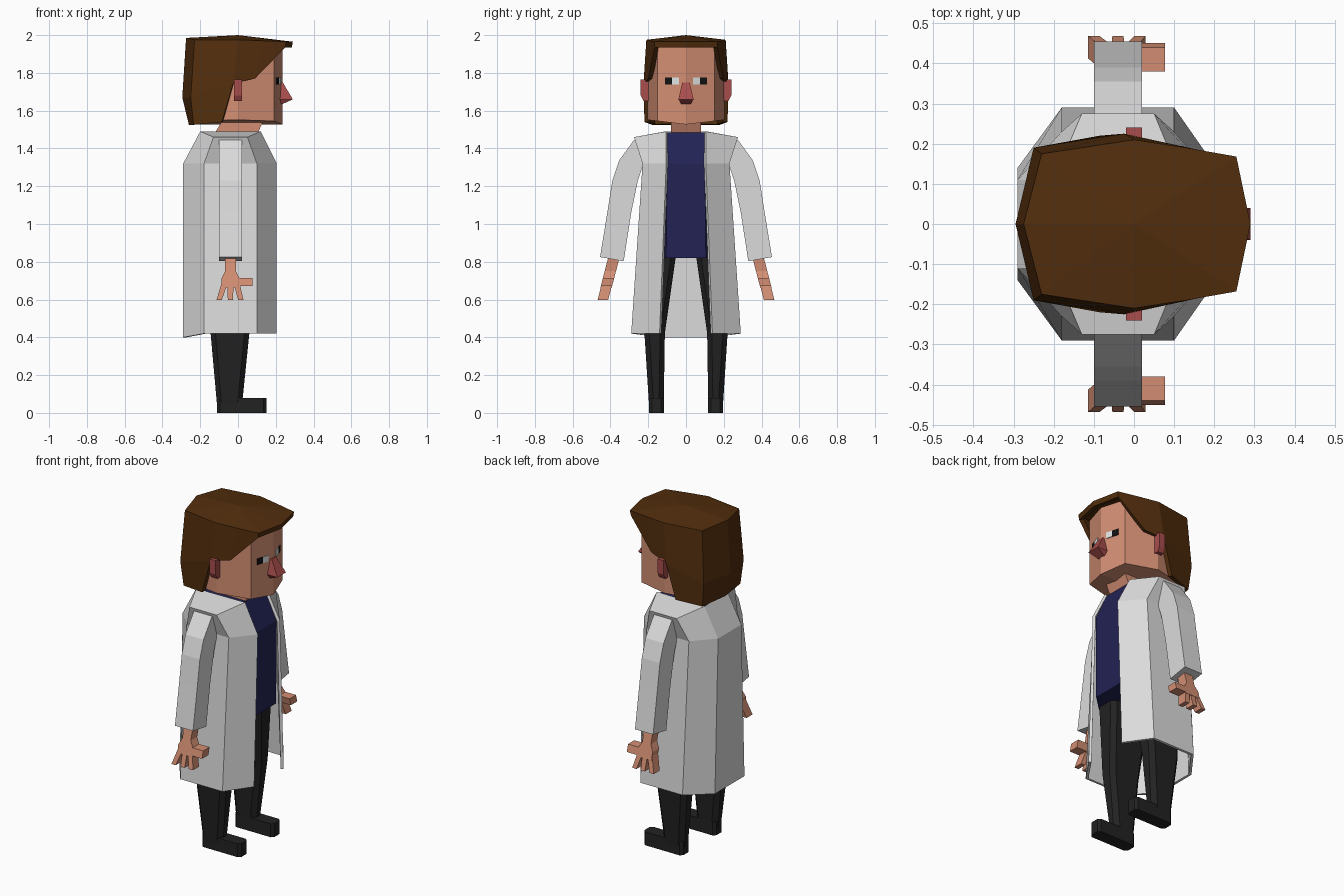
import bpy, bmesh

cube = bpy.data.objects.get("Cube")
if cube:
    bpy.data.objects.remove(cube, do_unlink=True)


def material(name, r, g, b):
    m = bpy.data.materials.new(name)
    m.use_nodes = True
    m.diffuse_color = (r, g, b, 1)
    bsdf = next(n for n in m.node_tree.nodes if n.type == "BSDF_PRINCIPLED")
    bsdf.inputs["Base Color"].default_value = (r, g, b, 1)
    bsdf.inputs["Roughness"].default_value = 0.9
    return m


SKIN = material("skin", 0.65, 0.27, 0.17)
BLUSH = material("reddish skin", 0.39, 0.075, 0.07)
HAIR = material("brown hair", 0.085, 0.027, 0.004)
COAT = material("coat white", 0.71, 0.71, 0.71)
NAVY = material("navy shirt", 0.016, 0.016, 0.09)
BLACK = material("trouser black", 0.016, 0.016, 0.016)
EYE = material("eye white", 0.75, 0.77, 0.77)
PUPIL = material("pupil black", 0.006, 0.006, 0.006)


def make(name, verts, faces, mat, mirror=True, shell=0, fix=False):
    me = bpy.data.meshes.new(name)
    me.from_pydata(verts, [], faces)
    if fix:
        bm = bmesh.new()
        bm.from_mesh(me)
        bmesh.ops.recalc_face_normals(bm, faces=bm.faces)
        bm.to_mesh(me)
        bm.free()
    me.materials.append(mat)
    ob = bpy.data.objects.new(name, me)
    bpy.context.collection.objects.link(ob)
    if mirror:
        mod = ob.modifiers.new("mirror", "MIRROR")
        mod.use_axis = (False, True, False)
    if shell:
        mod = ob.modifiers.new("shell", "SOLIDIFY")
        mod.thickness = shell
        mod.offset = -1
    return ob


def strips(rows, closed):
    """Join rows of points, bottom to top, with quads."""
    n = len(rows[0])
    faces = []
    for r in range(len(rows) - 1):
        for i in range(n if closed else n - 1):
            j = (i + 1) % n
            faces.append((r * n + i, r * n + j, (r + 1) * n + j, (r + 1) * n + i))
    return [p for row in rows for p in row], faces


def caps(rows):
    n, last = len(rows[0]), len(rows) - 1
    return [tuple(reversed(range(n))), tuple(range(last * n, last * n + n))]


def tube(name, rows, mat, mirror=True):
    verts, faces = strips(rows, True)
    return make(name, verts, faces + caps(rows), mat, mirror, fix=True)


def half_body(name, rows, mat):
    verts, faces = strips(rows, False)
    return make(name, verts, faces + caps(rows), mat)


def rect(x0, x1, y0, y1, z):
    return [(x0, y0, z), (x1, y0, z), (x1, y1, z), (x0, y1, z)]


def octagon(x0, x1, y0, y1, z, c=0.025):
    return [(x0 + c, y0, z), (x1 - c, y0, z), (x1, y0 + c, z), (x1, y1 - c, z),
            (x1 - c, y1, z), (x0 + c, y1, z), (x0, y1 - c, z), (x0, y0 + c, z)]


def at(z, points):
    return [(x, y, z) for x, y in points]


# legs and shoes
tube("trouser_legs", [octagon(-0.11, 0.02, 0.118, 0.195, 0.03),
                      octagon(-0.145, 0.06, 0.112, 0.22, 0.42),
                      octagon(-0.17, 0.10, 0.052, 0.20, 0.84)], BLACK)
tube("shoes", [octagon(-0.11, 0.15, 0.117, 0.196, z, 0.015) for z in (0, 0.08)], BLACK)

# shirt
half_body("shirt", [
    at(0.82, [(0.18, 0), (0.18, 0.105), (0.08, 0.2), (-0.16, 0.2), (-0.26, 0.1), (-0.26, 0)]),
    at(1.32, [(0.185, 0), (0.185, 0.1), (0.08, 0.2), (-0.16, 0.2), (-0.26, 0.09), (-0.26, 0)]),
    at(1.485, [(0.105, 0), (0.105, 0.105), (0.03, 0.108), (-0.11, 0.108), (-0.185, 0.1), (-0.185, 0)]),
], NAVY)

# open coat: hem, chest and shoulder rows run from the opening round to the back
coat_rows = [
    [(0.205, 0.14, 0.42), (0.10, 0.29, 0.42), (-0.18, 0.29, 0.42), (-0.29, 0.14, 0.40), (-0.29, 0, 0.40)],
    at(1.32, [(0.205, 0.105), (0.10, 0.23), (-0.18, 0.23), (-0.29, 0.11), (-0.29, 0)]),
    [(0.12, 0.105, 1.49), (0.05, 0.275, 1.46), (-0.13, 0.275, 1.46), (-0.20, 0.11, 1.49), (-0.20, 0, 1.49)],
]
verts, faces = strips(coat_rows, False)
make("coat", verts, faces + [(10, 11, 12, 13)], COAT, shell=0.016)

# sleeves: outer and inner edge of each ring
sleeve = [((0.275, 1.445), (0.22, 1.40)), ((0.355, 1.335), (0.225, 1.32)),
          ((0.39, 1.23), (0.255, 1.23)), ((0.415, 1.07), (0.29, 1.06)),
          ((0.455, 0.825), (0.33, 0.803))]
tube("sleeves", [[(-0.10, *o), (0.02, *o), (0.02, *i), (-0.10, *i)] for o, i in sleeve], COAT)


# hands, leaning outwards towards the fingertips
def hand_ring(x0, x1, z, half=0.03):
    y = 0.385 + (0.81 - z) * 0.26
    return rect(x0, x1, y - half, y + half, z)


tube("wrists_and_palms", [hand_ring(-0.07, -0.01, 0.84), hand_ring(-0.068, -0.012, 0.75),
                          hand_ring(-0.088, 0.01, 0.71), hand_ring(-0.085, 0.01, 0.665)], SKIN)
for label, top, tip in (("rear", -0.07, -0.1), ("middle", -0.04, -0.04), ("front", -0.008, 0.015)):
    tube(label + "_fingers", [hand_ring(top - 0.016, top + 0.016, 0.69, 0.028),
                              hand_ring(tip - 0.014, tip + 0.014, 0.597, 0.028)], SKIN)
tube("thumbs", [hand_ring(-0.01, 0.077, z) for z in (0.672, 0.715)], SKIN)

# neck and head
tube("neck", [rect(-0.13, 0.10, -0.08, 0.08, 1.47), rect(-0.075, 0.14, -0.08, 0.08, 1.56)], SKIN, False)
head = [(0.235, 0), (0.19, 0.15), (0, 0.205), (-0.2, 0.165), (-0.24, 0)]
jaw = [(x, y, 1.527 + 0.12 * y) for x, y in head]
half_body("head", [jaw, at(1.75, head), at(1.945, head)], SKIN)

# nose and ears
tube("nose", [rect(0.2, 0.235, -0.025, 0.025, 1.635), rect(0.2, 0.29, -0.04, 0.04, 1.66),
              rect(0.2, 0.238, -0.02, 0.02, 1.748)], BLUSH, False)
tube("ears", [rect(-0.02, 0.02, 0.18, 0.225, 1.65), rect(-0.02, 0.02, 0.18, 0.24, 1.68),
              rect(-0.02, 0.02, 0.18, 0.24, 1.765)], BLUSH)


# eyes: thin plates along the slanted face
def face_plate(name, y0, y1, mat):
    pts = [(0.235 - 0.3 * y + d, y) for y, d in ((y0, -0.004), (y0, 0.004), (y1, 0.004), (y1, -0.004))]
    tube(name, [at(z, pts) for z in (1.738, 1.775)], mat)


face_plate("eye_whites", 0.036, 0.074, EYE)
face_plate("pupils", 0.074, 0.11, PUPIL)

# hair: crown fan, swept fringe and a long back
fringe = [(0.285, 0, 1.935), (0.25, 0.165, 1.935), (0.09, 0.2, 1.77),
          (-0.025, 0.225, 1.745), (-0.25, 0.19, 1.67), (-0.295, 0, 1.67)]
crown = [(0.29, 0, 1.965), (0.255, 0.168, 1.965), (0.13, 0.19, 1.97),
         (0, 0.21, 1.975), (-0.23, 0.175, 1.975), (-0.275, 0, 1.985)]
nape = [(-0.085, 0.22, 1.54), (-0.235, 0.18, 1.525), (-0.26, 0, 1.525)]
verts, faces = strips([fringe, crown], False)
verts += nape + [(0, 0, 2.0)]
faces += [(12, 13, 4, 3), (13, 14, 5, 4)]
faces += [(6 + i, 7 + i, 15) for i in range(5)]
make("hair", verts, faces, HAIR, shell=0.025)
